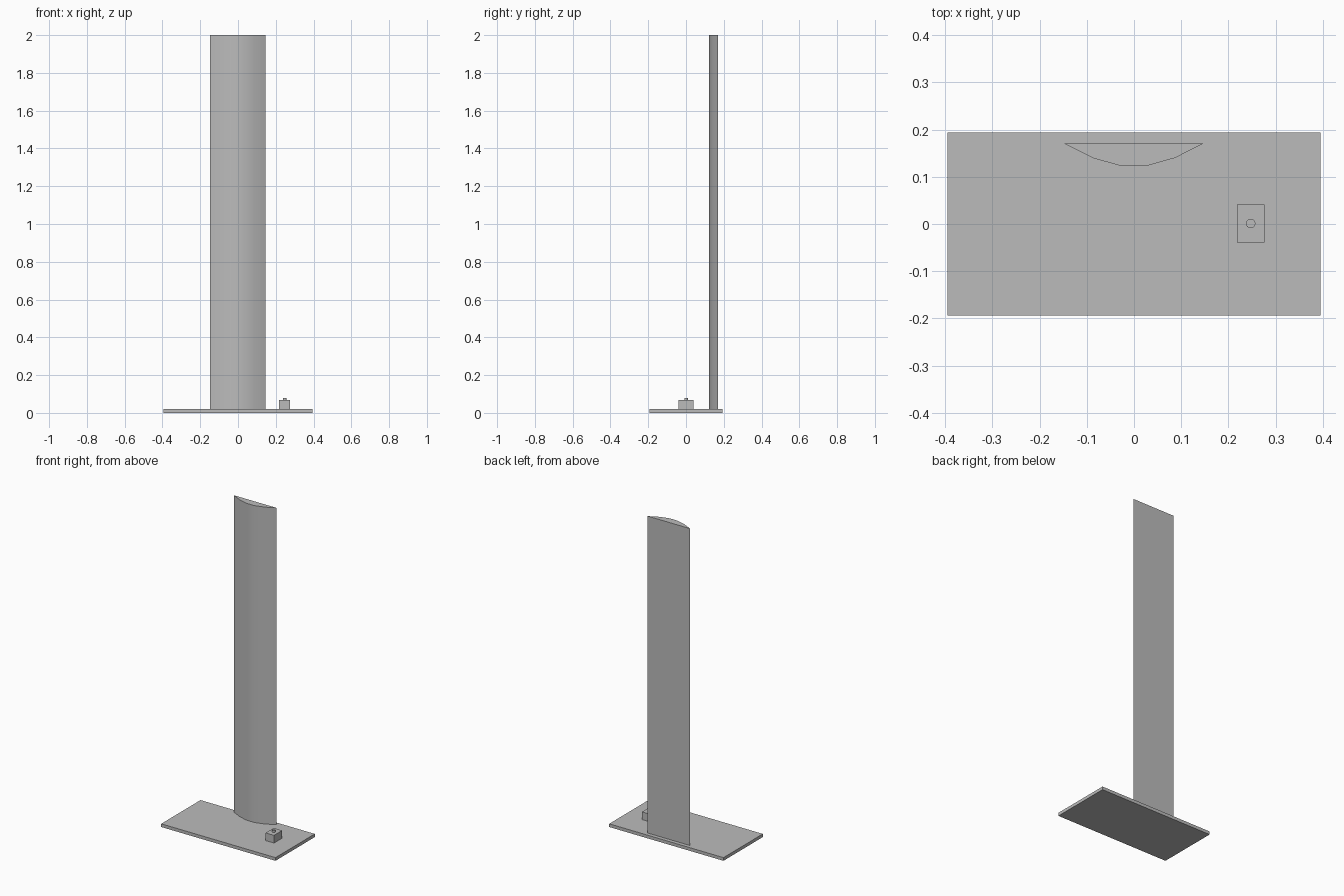
import bpy
import bmesh
import math

if "Cube" in bpy.data.objects:
    bpy.data.objects.remove(bpy.data.objects["Cube"])

grey = bpy.data.materials.new("plain grey")
grey.use_nodes = True
colour = (0.5, 0.5, 0.5, 1)
grey.diffuse_color = colour
grey.node_tree.nodes["Principled BSDF"].inputs["Base Color"].default_value = colour


def prism(name, outline, bottom, top):
    """Extrude a counter-clockwise plan outline between two heights."""
    bm = bmesh.new()
    face = bm.faces.new([bm.verts.new((x, y, bottom)) for x, y in outline])
    result = bmesh.ops.extrude_face_region(bm, geom=[face])
    for v in result["geom"]:
        if isinstance(v, bmesh.types.BMVert):
            v.co.z = top
    bmesh.ops.recalc_face_normals(bm, faces=bm.faces)
    mesh = bpy.data.meshes.new(name)
    bm.to_mesh(mesh)
    bm.free()
    mesh.materials.append(grey)
    obj = bpy.data.objects.new(name, mesh)
    bpy.context.collection.objects.link(obj)
    return obj


def smooth(obj):
    bpy.ops.object.select_all(action="DESELECT")
    obj.select_set(True)
    bpy.context.view_layer.objects.active = obj
    bpy.ops.object.shade_smooth_by_angle(angle=math.radians(30))


def rectangle(x, y, half_x, half_y):
    return [(x - half_x, y - half_y), (x + half_x, y - half_y),
            (x + half_x, y + half_y), (x - half_x, y + half_y)]


# Flat base plate
prism("base_plate", rectangle(0, 0, 0.395, 0.194), 0, 0.02)

# Tall panel with a flat back and bowed front
bow = [(-0.147, 0.17), (-0.085, 0.139), (-0.028, 0.123),
       (0.027, 0.123), (0.087, 0.14), (0.146, 0.17)]
smooth(prism("bowed_panel", bow, 0.02, 2))

# Small control box with a round button
box_x = 0.247
prism("control_box", rectangle(box_x, 0.001, 0.029, 0.04), 0.02, 0.068)
ring = [(box_x + 0.01 * math.cos(a), 0.001 + 0.01 * math.sin(a))
        for a in (math.tau * i / 24 for i in range(24))]
smooth(prism("button", ring, 0.068, 0.08))
